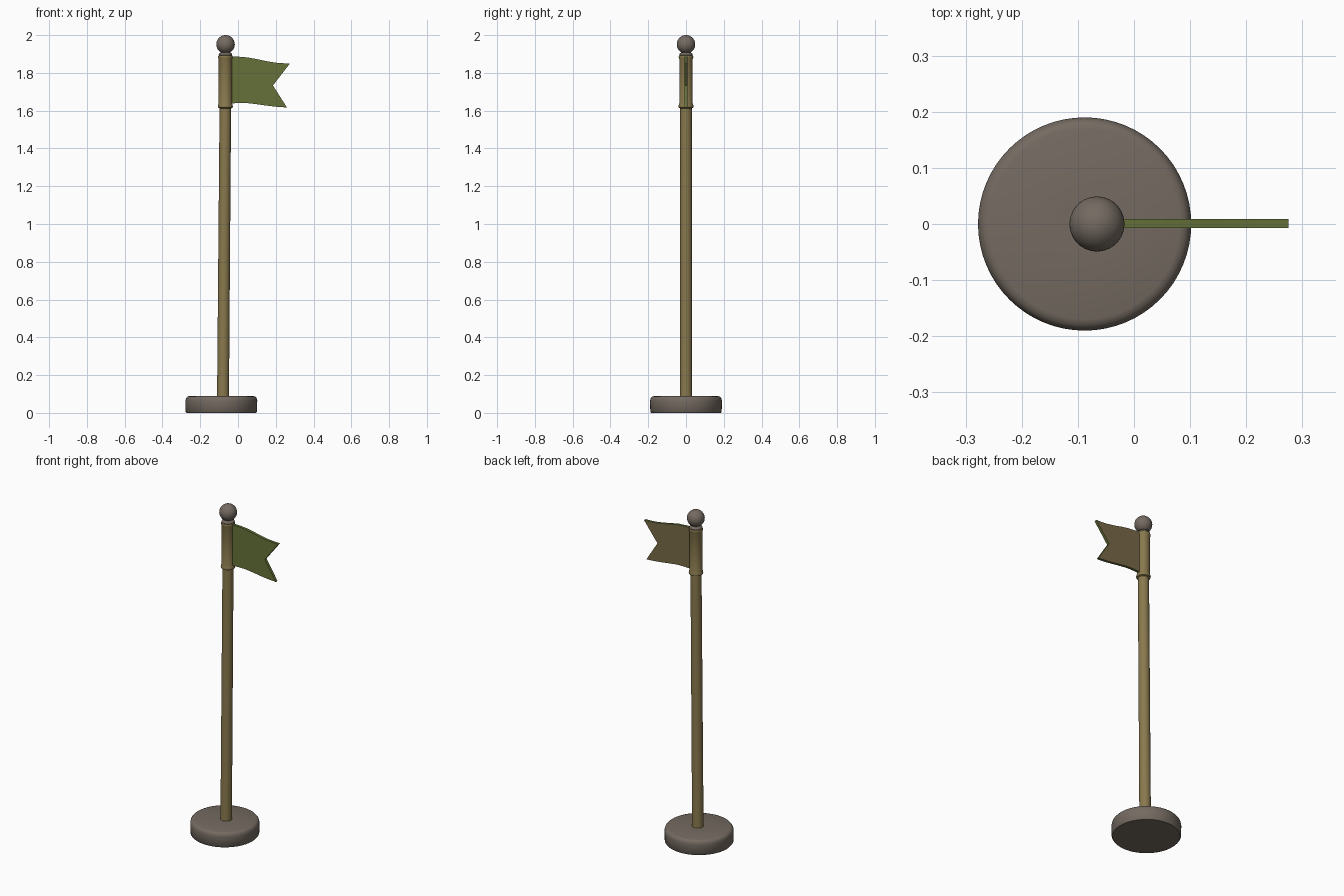
import bpy, bmesh, math
from mathutils import Vector

if "Cube" in bpy.data.objects:
    bpy.data.objects.remove(bpy.data.objects["Cube"])


def material(name, rgb):
    m = bpy.data.materials.new(name)
    m.diffuse_color = (*rgb, 1)
    m.use_nodes = True
    m.node_tree.nodes["Principled BSDF"].inputs["Base Color"].default_value = m.diffuse_color
    return m


WOOD = material("tan wood", (0.25, 0.19, 0.075))
STONE = material("warm grey", (0.175, 0.145, 0.12))
GREEN = material("olive green", (0.13, 0.165, 0.04))
BACK = material("brown cloth", (0.19, 0.145, 0.065))


def finish(name, bm, mats, angle=40):
    bmesh.ops.recalc_face_normals(bm, faces=bm.faces)
    me = bpy.data.meshes.new(name)
    bm.to_mesh(me)
    bm.free()
    ob = bpy.data.objects.new(name, me)
    bpy.context.collection.objects.link(ob)
    for m in mats:
        me.materials.append(m)
    bpy.ops.object.select_all(action='DESELECT')
    ob.select_set(True)
    bpy.context.view_layer.objects.active = ob
    bpy.ops.object.shade_smooth_by_angle(angle=math.radians(angle))
    return ob


def lean(z):
    # centre line of the slightly leaning pole
    return -0.080 + 0.0135 * min(z / 1.7, 1)


def lathe(name, profile, mat, centre=lean, n=48):
    """Closed turned part from (radius, z) points."""
    bm = bmesh.new()
    rings = []
    for r, z in profile:
        rings.append([bm.verts.new((centre(z) + r * math.cos(2 * math.pi * i / n),
                                    r * math.sin(2 * math.pi * i / n), z)) for i in range(n)])
    for a, b in zip(rings, rings[1:]):
        for i in range(n):
            j = (i + 1) % n
            bm.faces.new((a[i], a[j], b[j], b[i]))
    bm.faces.new(rings[0][::-1])
    bm.faces.new(rings[-1])
    return finish(name, bm, [mat])


# Round base with softened top edge
lathe("base", [(0.184, 0), (0.189, 0.006), (0.19, 0.065), (0.187, 0.078),
               (0.18, 0.086), (0.17, 0.089), (0.04, 0.09)], STONE, lambda z: -0.088, 64)
# Pole
lathe("pole", [(0.033, 0.08), (0.0315, 0.12), (0.0305, 1.63)], WOOD)
# Sleeve holding the flag, with a bead at each end
lathe("sleeve", [(0.03, 1.612), (0.038, 1.616), (0.040, 1.623), (0.038, 1.631),
                 (0.0355, 1.638), (0.0355, 1.872), (0.038, 1.878), (0.039, 1.885),
                 (0.037, 1.892), (0.03, 1.896)], WOOD)
# Neck and ball finial
lathe("finial_neck", [(0.03, 1.885), (0.036, 1.895), (0.033, 1.903), (0.022, 1.91),
                      (0.022, 1.925)], STONE)
bm = bmesh.new()
bmesh.ops.create_uvsphere(bm, u_segments=40, v_segments=24, radius=0.049)
bmesh.ops.translate(bm, verts=bm.verts, vec=Vector((-0.066, 0, 1.951)))
finish("finial_ball", bm, [STONE])

# Swallowtail flag: top and bottom edges sampled, end cut to a notch
TOP = [(-0.05, 1.887), (0.0, 1.886), (0.05, 1.882), (0.10, 1.873), (0.15, 1.862),
       (0.20, 1.854), (0.24, 1.851), (0.275, 1.850)]
BOTTOM = [(-0.05, 1.638), (0.0, 1.640), (0.05, 1.640), (0.10, 1.634), (0.15, 1.627),
          (0.19, 1.622), (0.225, 1.619), (0.259, 1.617)]
NOTCH = Vector((0.185, 1.735))
ROWS = 8
bm = bmesh.new()
sheets = []
for y in (-0.007, 0.009):
    grid = []
    for a, b in zip(TOP, BOTTOM):
        a, b = Vector(a), Vector(b)
        s = (a.x + 0.05) / 0.325
        col = []
        for k in range(ROWS + 1):
            t = k / ROWS
            p = a.lerp(b, t)
            cut = 1 - abs(2 * t - 1)
            p.x -= cut * s * ((TOP[-1][0] + BOTTOM[-1][0]) / 2 - NOTCH.x)
            col.append(bm.verts.new((p.x, y, p.y)))
        grid.append(col)
    sheets.append(grid)
front, back = sheets
cols = len(TOP)
for i in range(cols - 1):
    for k in range(ROWS):
        for g, idx in ((front, 0), (back, 1)):
            f = bm.faces.new((g[i][k], g[i + 1][k], g[i + 1][k + 1], g[i][k + 1]))
            f.material_index = idx
    for k in (0, ROWS):
        bm.faces.new((front[i][k], front[i + 1][k], back[i + 1][k], back[i][k]))
for i in (0, cols - 1):
    for k in range(ROWS):
        bm.faces.new((front[i][k], front[i][k + 1], back[i][k + 1], back[i][k]))
finish("flag", bm, [GREEN, BACK], 30)
